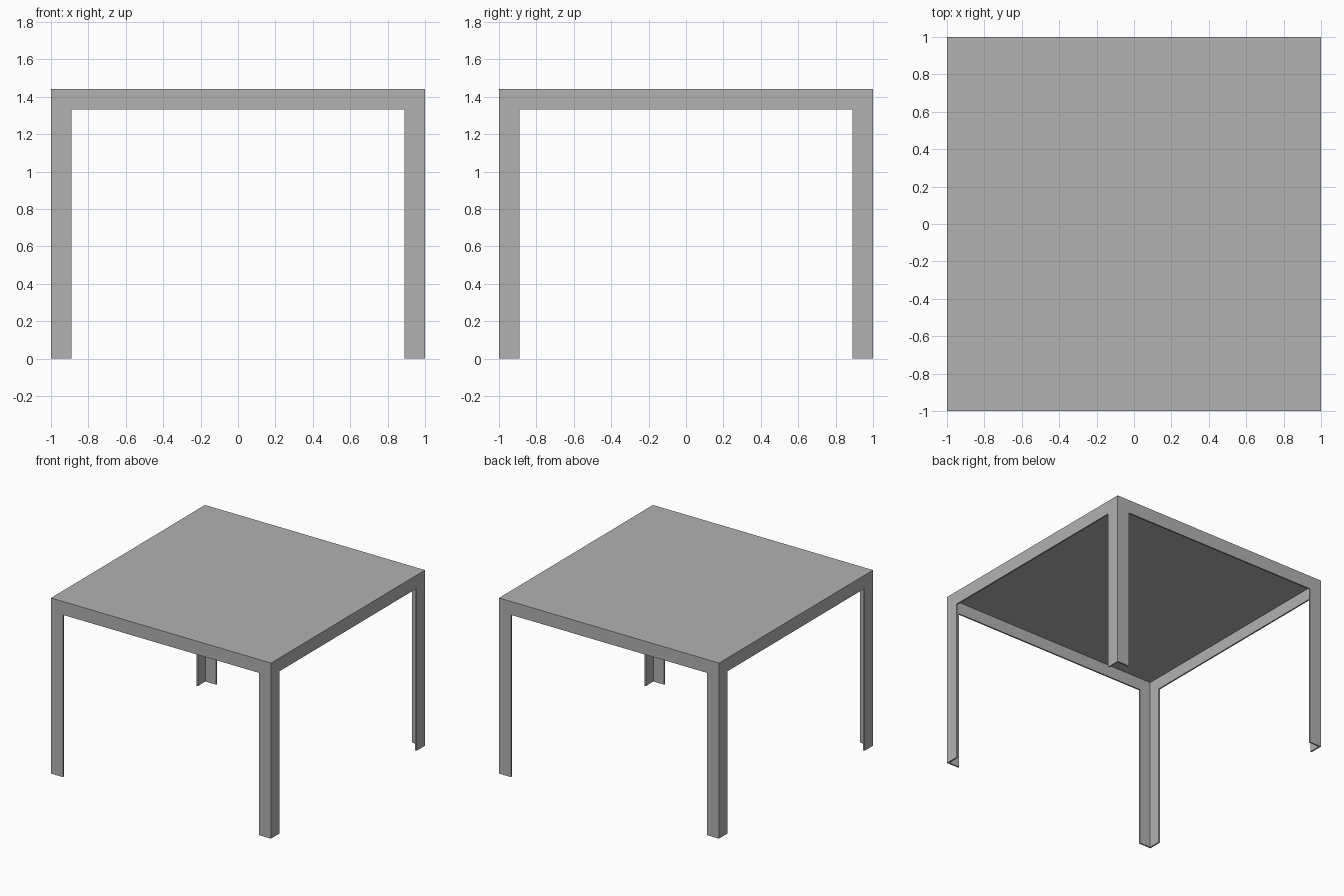
import bpy
import bmesh
from math import pi
from mathutils import Matrix

default = bpy.data.objects.get("Cube")
if default:
    bpy.data.objects.remove(default, do_unlink=True)

HALF = 1.0       # half the table width
HEIGHT = 1.443
BAND = 0.11      # width of leg flanges and rails
SHEET = 0.012    # sheet thickness
UNDER = HEIGHT - SHEET

grey = bpy.data.materials.new("grey metal")
grey.use_nodes = True
colour = (0.445, 0.445, 0.445, 1)
grey.diffuse_color = colour
grey.node_tree.nodes["Principled BSDF"].inputs["Base Color"].default_value = colour


def prism(name, outline, z0, z1, turn=0):
    """Extrude a flat outline from z0 to z1, turned about the table centre."""
    bm = bmesh.new()
    base = bm.faces.new([bm.verts.new((x, y, z0)) for x, y in outline])
    top = bmesh.ops.extrude_face_region(bm, geom=[base])["geom"]
    moved = [v for v in top if isinstance(v, bmesh.types.BMVert)]
    bmesh.ops.translate(bm, verts=moved, vec=(0, 0, z1 - z0))
    bmesh.ops.recalc_face_normals(bm, faces=bm.faces)
    bm.transform(Matrix.Rotation(turn, 4, "Z"))
    mesh = bpy.data.meshes.new(name)
    bm.to_mesh(mesh)
    bm.free()
    mesh.materials.append(grey)
    obj = bpy.data.objects.new(name, mesh)
    bpy.context.collection.objects.link(obj)


# Thin square top
prism("table_top", [(-HALF, -HALF), (HALF, -HALF), (HALF, HALF), (-HALF, HALF)],
      UNDER, HEIGHT)

# Angle-section leg and the rail that runs on from it, repeated on each side
edge, inner, tip = -HALF, -HALF + SHEET, -HALF + BAND
angle = [(edge, edge), (tip, edge), (tip, inner),
         (inner, inner), (inner, tip), (edge, tip)]
strip = [(tip, edge), (-tip, edge), (-tip, inner), (tip, inner)]
corners = ["front_right", "front_left", "back_left", "back_right"]
sides = ["front", "left", "back", "right"]
for i, (corner, side) in enumerate(zip(corners, sides)):
    prism(corner + "_leg", angle, 0, UNDER, i * pi / 2)
    prism(side + "_rail", strip, HEIGHT - BAND, UNDER, i * pi / 2)
